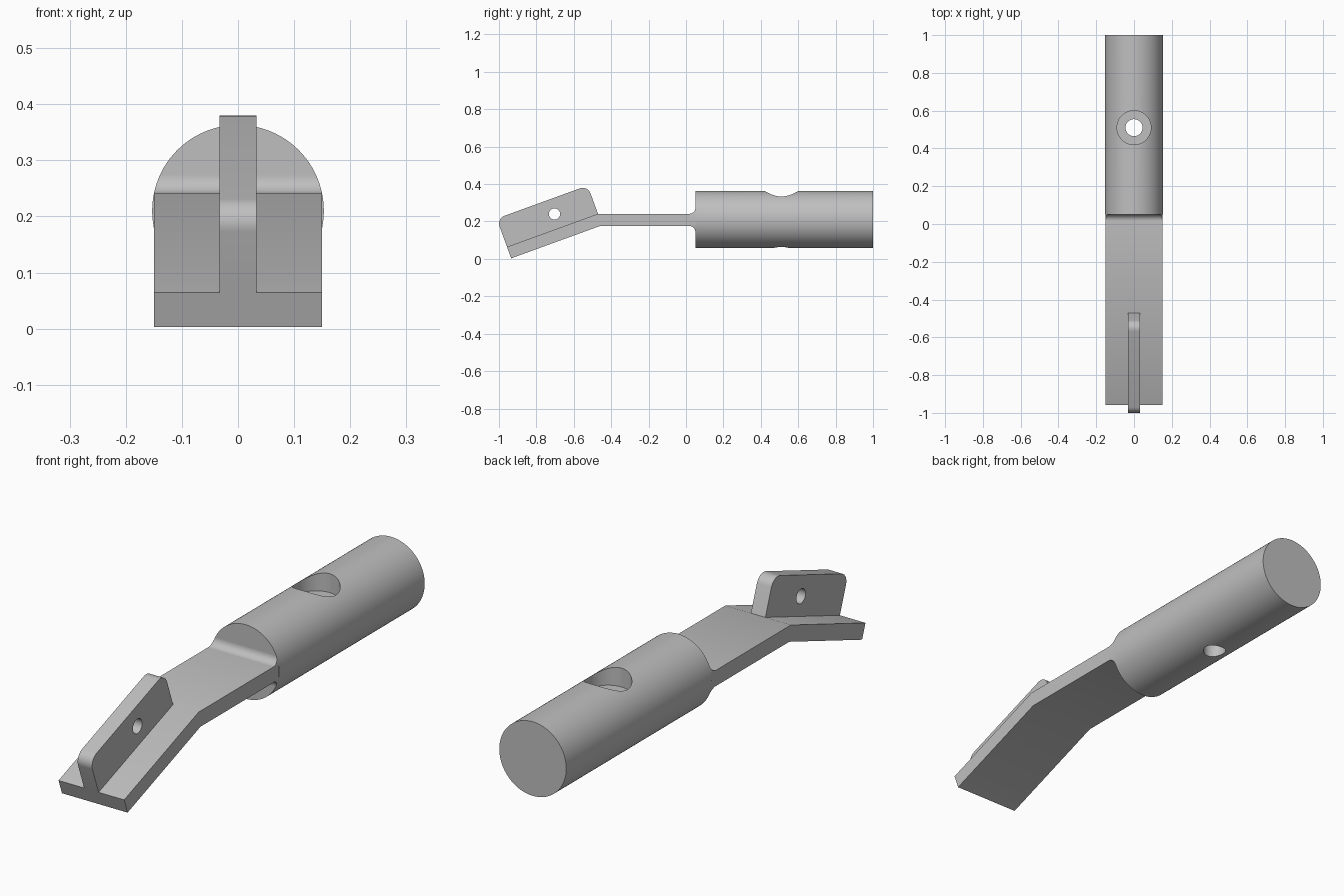
import bpy, bmesh, math
from mathutils import Matrix, Vector

if "Cube" in bpy.data.objects:
    bpy.data.objects.remove(bpy.data.objects["Cube"])

GREY = (0.52, 0.52, 0.52, 1)
grey = bpy.data.materials.new("plain grey")
grey.use_nodes = True
grey.diffuse_color = GREY
grey.node_tree.nodes["Principled BSDF"].inputs["Base Color"].default_value = GREY

AXIS_Z, R, Y0 = 0.21, 0.153, 0.05      # barrel axis height, radius, front end
HALF, TOP, BOTTOM = 0.15, 0.241, 0.176  # handle half width and faces
FILLET = 0.032
TILT = math.radians(20)
ALONG = Vector((math.cos(TILT), math.sin(TILT)))   # up the tilted plate, in (y, z)
UP = Vector((-math.sin(TILT), math.cos(TILT)))


def finish(bm, name):
    bmesh.ops.recalc_face_normals(bm, faces=bm.faces)
    mesh = bpy.data.meshes.new(name)
    bm.to_mesh(mesh)
    bm.free()
    mesh.materials.append(grey)
    ob = bpy.data.objects.new(name, mesh)
    bpy.context.collection.objects.link(ob)
    return ob


def prism(name, profile, half):
    """Extrude a (y, z) outline across x."""
    bm = bmesh.new()
    face = bm.faces.new([bm.verts.new((-half, p[0], p[1])) for p in profile])
    new = bmesh.ops.extrude_face_region(bm, geom=[face])["geom"]
    verts = [v for v in new if isinstance(v, bmesh.types.BMVert)]
    bmesh.ops.translate(bm, verts=verts, vec=(2 * half, 0, 0))
    return finish(bm, name)


def cylinder(name, radius, length, centre, axis, segments=64):
    bm = bmesh.new()
    turn = Vector((0, 0, 1)).rotation_difference(Vector(axis)).to_matrix().to_4x4()
    bmesh.ops.create_cone(bm, cap_ends=True, segments=segments, radius1=radius,
                          radius2=radius, depth=length,
                          matrix=Matrix.Translation(centre) @ turn)
    return finish(bm, name)


def boolean(target, tool, operation):
    mod = target.modifiers.new(operation.lower(), "BOOLEAN")
    mod.object, mod.operation, mod.solver = tool, operation, "EXACT"
    bpy.context.view_layer.objects.active = target
    bpy.ops.object.modifier_apply(modifier=mod.name)
    bpy.data.objects.remove(tool)


def arc(centre, radius, start, end, steps=10):
    angles = [math.radians(start + (end - start) * i / steps) for i in range(steps + 1)]
    return [Vector((centre[0] + radius * math.cos(a), centre[1] + radius * math.sin(a)))
            for a in angles]


# Barrel with a counterbored cross hole
barrel = cylinder("barrel", R, 1 - Y0, (0, (1 + Y0) / 2, AXIS_Z), (0, 1, 0), 96)
boolean(barrel, cylinder("cross_hole", 0.045, 1, (0, 0.51, AXIS_Z), (0, 0, 1)), "DIFFERENCE")
boolean(barrel, cylinder("counterbore", 0.09, 0.2, (0, 0.51, 0.285 + 0.1), (0, 0, 1)), "DIFFERENCE")

# Filleted root, trimmed to the barrel's round section
root = prism("handle_root",
             arc((Y0 - FILLET, TOP + FILLET), FILLET, -90, 0)
             + [Vector((Y0 + 0.02, TOP + FILLET)), Vector((Y0 + 0.02, BOTTOM - FILLET))]
             + arc((Y0 - FILLET, BOTTOM - FILLET), FILLET, 0, 90), HALF)
boolean(root, cylinder("root_trim", R, 0.4, (0, Y0, AXIS_Z), (0, 1, 0), 96), "INTERSECT")

# Handle plate, bent down toward the front
tip = Vector((-0.957, 0.064))
thick = TOP - BOTTOM
bend_run = (TOP - tip.y) / math.sin(TILT)
bend = tip + ALONG * bend_run
under_bend = (bend.x + thick * math.tan(TILT / 2), BOTTOM)
plate = prism("handle_plate",
              [tip, bend, (Y0 - FILLET, TOP), (Y0 - FILLET, BOTTOM),
               under_bend, tip - UP * thick], HALF)

# Upright rib with two rounded corners and a pin hole
HEIGHT, ROUND = 0.161, 0.045
back_c = bend + UP * (HEIGHT - ROUND) - ALONG * ROUND
front_c = tip + UP * (HEIGHT - ROUND) + ALONG * ROUND
rib = prism("rib",
            [tip, tip + ALONG * bend_run]
            + arc(back_c, ROUND, 20, 110) + arc(front_c, ROUND, 110, 200), 0.033)
boolean(rib, cylinder("pin_hole", 0.03, 1, (0, -0.703, 0.24), (1, 0, 0), 40), "DIFFERENCE")

# Smooth shading with sharp edges kept
for ob in (barrel, root, plate, rib):
    bpy.ops.object.select_all(action="DESELECT")
    ob.select_set(True)
    bpy.context.view_layer.objects.active = ob
    bpy.ops.object.shade_smooth_by_angle(angle=math.radians(30))
